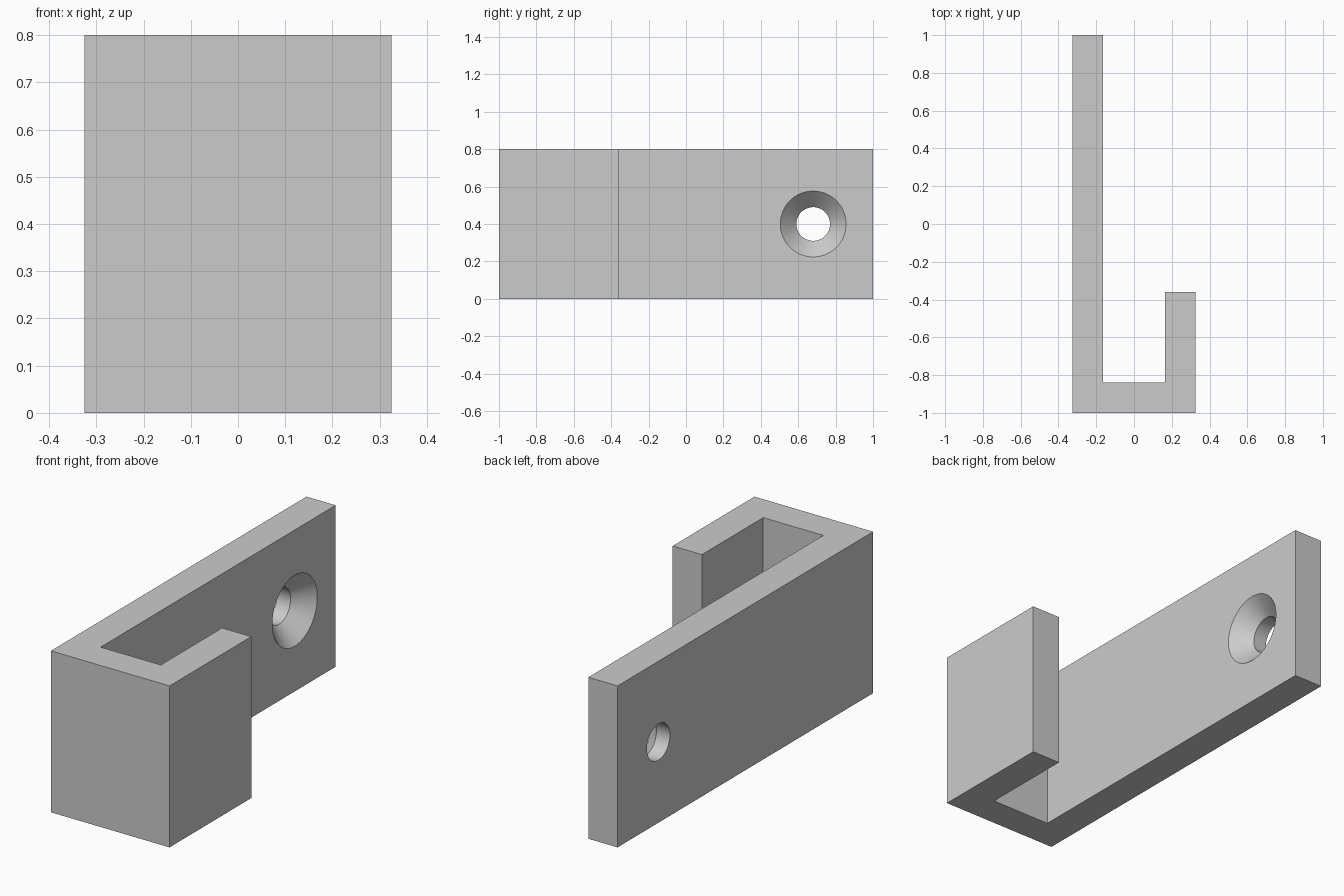
import bpy, bmesh, math
from mathutils import Matrix, Vector

cube = bpy.data.objects.get("Cube")
if cube:
    bpy.data.objects.remove(cube, do_unlink=True)

HALF_W, WALL, HEIGHT = 0.325, 0.16, 0.8
INNER = HALF_W - WALL
LIP_END = -0.36
HOLE_Y, HOLE_R, SINK_R = 0.68, 0.09, 0.176

grey = bpy.data.materials.new("plain_grey")
grey.use_nodes = True
colour = (0.6, 0.6, 0.6, 1)
grey.diffuse_color = colour
grey.node_tree.nodes["Principled BSDF"].inputs["Base Color"].default_value = colour


def make_object(name, bm):
    bmesh.ops.recalc_face_normals(bm, faces=bm.faces)
    mesh = bpy.data.meshes.new(name)
    bm.to_mesh(mesh)
    bm.free()
    mesh.materials.append(grey)
    obj = bpy.data.objects.new(name, mesh)
    bpy.context.collection.objects.link(obj)
    return obj


# J-shaped hook: plan outline extruded upwards
outline = [(-HALF_W, -1), (HALF_W, -1), (HALF_W, LIP_END), (INNER, LIP_END),
           (INNER, WALL - 1), (-INNER, WALL - 1), (-INNER, 1), (-HALF_W, 1)]
bm = bmesh.new()
base = bm.faces.new([bm.verts.new((x, y, 0)) for x, y in outline])
top = bmesh.ops.extrude_face_region(bm, geom=[base])
bmesh.ops.translate(bm, vec=(0, 0, HEIGHT),
                    verts=[v for v in top["geom"] if isinstance(v, bmesh.types.BMVert)])
hook = make_object("wall_hook", bm)

# Countersunk screw hole: profile revolved about the x direction
sink_start = -INNER - (SINK_R - HOLE_R)
over = 0.05
profile = [(-HALF_W - over, 0), (-HALF_W - over, HOLE_R), (sink_start, HOLE_R),
           (-INNER + over, SINK_R + over), (-INNER + over, 0)]
bm = bmesh.new()
verts = [bm.verts.new((x, HOLE_Y + r, HEIGHT / 2)) for x, r in profile]
edges = [bm.edges.new(pair) for pair in zip(verts, verts[1:])]
bmesh.ops.spin(bm, geom=verts + edges, cent=(0, HOLE_Y, HEIGHT / 2), axis=(1, 0, 0),
               angle=math.tau, steps=64)
bmesh.ops.remove_doubles(bm, verts=bm.verts, dist=1e-4)
cutter = make_object("screw_hole_cutter", bm)
cutter.hide_render = True

# Cut the hole, then drop the cutter
cut = hook.modifiers.new("screw_hole", "BOOLEAN")
cut.operation = "DIFFERENCE"
cut.solver = "EXACT"
cut.object = cutter
bpy.ops.object.select_all(action="DESELECT")
hook.select_set(True)
bpy.context.view_layer.objects.active = hook
bpy.ops.object.modifier_apply(modifier=cut.name)
bpy.data.objects.remove(cutter, do_unlink=True)
bpy.ops.object.shade_smooth_by_angle(angle=math.radians(30))
